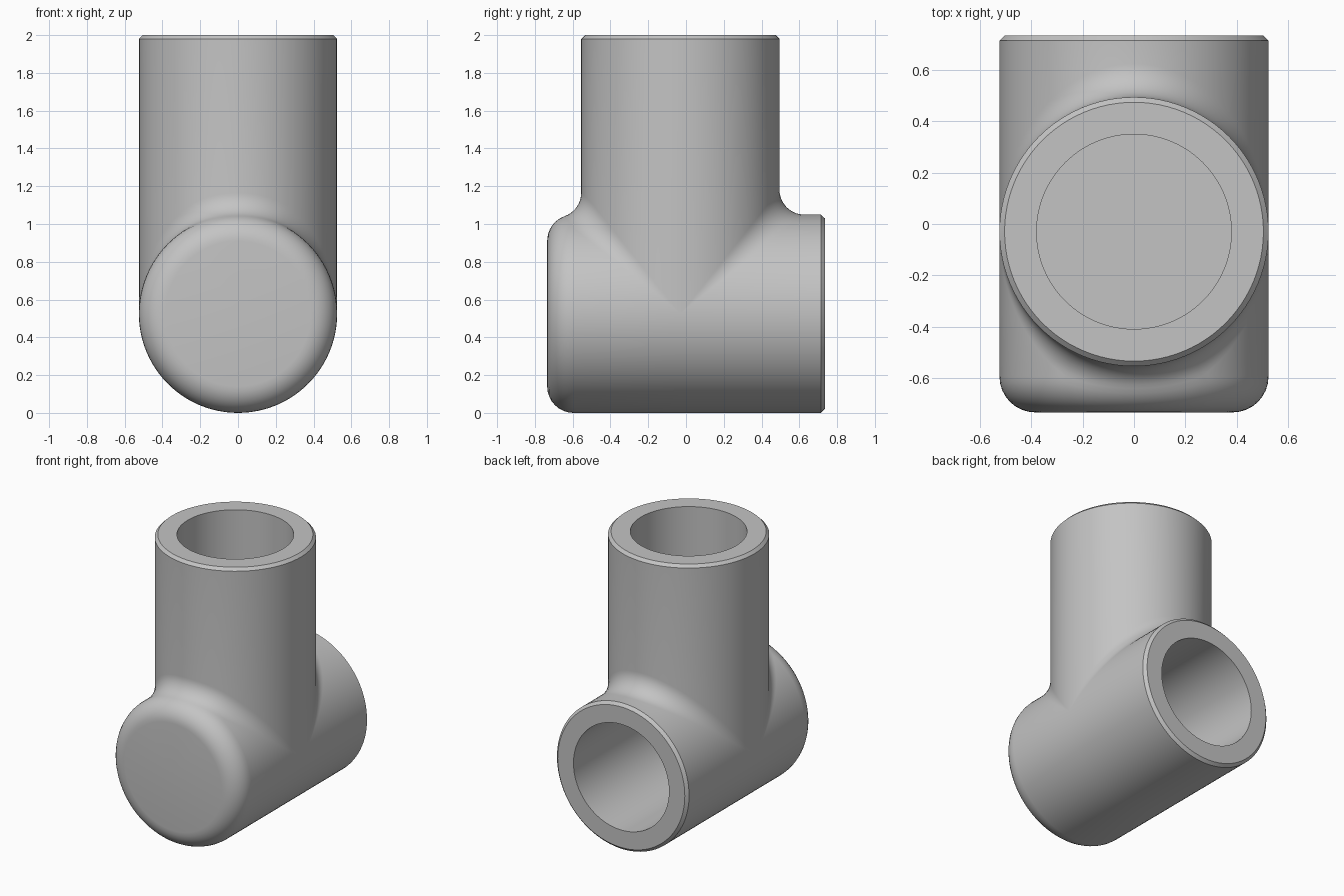
import bpy
import bmesh
from math import sin, cos, pi, sqrt, asin, atan2, radians
from mathutils import Vector

if "Cube" in bpy.data.objects:
    bpy.data.objects.remove(bpy.data.objects["Cube"])

R, BORE, CHAMFER = 0.525, 0.38, 0.02     # pipe radii and rim chamfer
FRONT, BACK, TOP = -0.735, 0.735, 2.0    # pipe ends
YC, ZC = -0.03, R                        # riser axis and run axis
ROUND, FILLET = 0.14, 0.13               # front edge rounding, junction fillet
DEPTH = 0.9                              # socket depth
SEG, ARC = 48, 8
CORE_R, CORE_Y = R - ROUND, FRONT + ROUND


def run_point(angle, radius, y):
    return Vector((radius * sin(angle), y, ZC + radius * cos(angle)))


def riser_point(angle, radius, z, side):
    return Vector((radius * sin(angle), YC + side * radius * cos(angle), z))


# (radius, distance in from the open end) from the outside wall to the socket floor
SOCKET = [(R, CHAMFER), (R - CHAMFER, 0), (BORE, 0), (BORE, DEPTH), (0, DEPTH)]


def back_socket(angle):
    return [run_point(angle, r, BACK - d) for r, d in SOCKET]


def front_cap(angle, start):
    """Rounded front edge from a starting turn to the flat end."""
    path = []
    for i in range(ARC + 1):
        turn = start + (pi / 2 - start) * i / ARC
        path.append(run_point(angle, CORE_R + ROUND * cos(turn), CORE_Y - ROUND * sin(turn)))
    return path + [run_point(angle, 0, FRONT)]


def branch_column(angle, side):
    """Path from the riser socket, over the fillet, to one end of the run."""
    a = R + FILLET
    centre = riser_point(angle, a, ZC + a * cos(angle), side)
    start, around = 0, angle
    past = CORE_Y - centre.y
    if past > 0:
        # Fillet rests on the rounded front edge
        reach = ROUND + FILLET
        rho = CORE_R + sqrt(reach ** 2 - past ** 2)
        centre.z = ZC + sqrt(rho ** 2 - centre.x ** 2)
        around = atan2(centre.x, centre.z - ZC)
        start = asin(past / reach)
        foot = run_point(around, CORE_R + ROUND * cos(start), CORE_Y - ROUND * sin(start))
    else:
        foot = run_point(angle, R, centre.y)
    wall = riser_point(angle, R, centre.z, side)
    d1, d2 = (wall - centre).normalized(), (foot - centre).normalized()
    path = [riser_point(angle, r, TOP - d, side) for r, d in reversed(SOCKET)]
    path += [centre + d1.lerp(d2, i / ARC).normalized() * FILLET for i in range(ARC + 1)]
    return path + (back_socket(around) if side > 0 else front_cap(around, start))


def belly_column(angle):
    """Path along the lower half of the run."""
    return front_cap(angle, 0)[::-1] + [run_point(angle, R, YC)] + back_socket(angle)


def skin(bm, columns):
    rows = [[bm.verts.new(p) for p in col] for col in columns]
    for c, d in zip(rows, rows[1:]):
        for i in range(len(c) - 1):
            bm.faces.new((c[i], c[i + 1], d[i + 1], d[i]))


# Pipe fitting: two branch halves and the lower half, welded together
bm = bmesh.new()
half = [-pi / 2 + pi * i / SEG for i in range(SEG + 1)]
for side in (1, -1):
    skin(bm, [branch_column(t, side) for t in half])
skin(bm, [belly_column(t + pi) for t in half])
bmesh.ops.remove_doubles(bm, verts=bm.verts, dist=0.0001)
bmesh.ops.dissolve_degenerate(bm, edges=bm.edges, dist=0.0001)
bmesh.ops.recalc_face_normals(bm, faces=bm.faces)
mesh = bpy.data.meshes.new("pipe_fitting")
bm.to_mesh(mesh)
bm.free()
fitting = bpy.data.objects.new("pipe_fitting", mesh)
bpy.context.collection.objects.link(fitting)

# Plain grey material
grey = bpy.data.materials.new("plain_grey")
grey.use_nodes = True
colour = (0.55, 0.55, 0.55, 1)
grey.diffuse_color = colour
grey.node_tree.nodes["Principled BSDF"].inputs["Base Color"].default_value = colour
mesh.materials.append(grey)

bpy.ops.object.select_all(action="DESELECT")
fitting.select_set(True)
bpy.context.view_layer.objects.active = fitting
bpy.ops.object.shade_smooth_by_angle(angle=radians(30))
